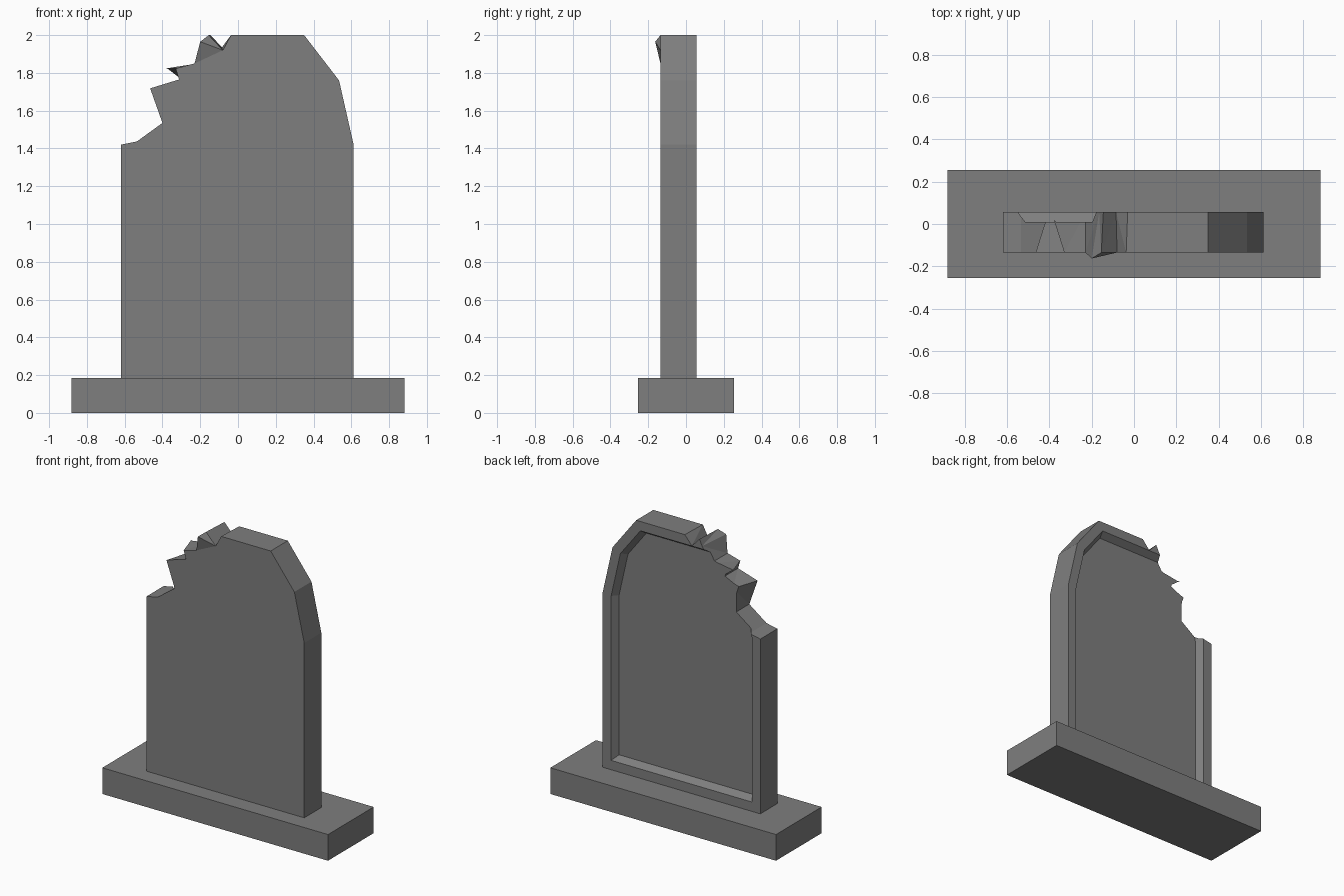
import bpy, bmesh
from mathutils import Vector

if "Cube" in bpy.data.objects:
    bpy.data.objects.remove(bpy.data.objects["Cube"])

stone = bpy.data.materials.new("grey stone")
stone.diffuse_color = (0.21, 0.21, 0.21, 1)
stone.use_nodes = True
stone.node_tree.nodes["Principled BSDF"].inputs["Base Color"].default_value = stone.diffuse_color

FRONT, BACK, FLOOR, BASE_TOP = -0.135, 0.056, 0.01, 0.185


def add_object(name, bm):
    bmesh.ops.recalc_face_normals(bm, faces=bm.faces)
    mesh = bpy.data.meshes.new(name)
    bm.to_mesh(mesh)
    bm.free()
    mesh.materials.append(stone)
    obj = bpy.data.objects.new(name, mesh)
    bpy.context.collection.objects.link(obj)
    return obj


def inset(points, d):
    """Mitred inset of a counter-clockwise convex outline."""
    result = []
    for i, p in enumerate(points):
        p = Vector(p)
        a = (p - Vector(points[i - 1])).normalized()
        b = (Vector(points[(i + 1) % len(points)]) - p).normalized()
        na, nb = Vector((-a.y, a.x)), Vector((-b.y, b.x))
        result.append(p + (na + nb) * d / (1 + na.dot(nb)))
    return result


# plinth
bm = bmesh.new()
bmesh.ops.create_cube(bm, size=1)
for v in bm.verts:
    v.co = (v.co.x * 1.764, v.co.y * 0.51, (v.co.z + 0.5) * BASE_TOP)
add_object("plinth", bm)

# broken slab: right side intact, left shoulder chipped away
intact = [(-0.62, BASE_TOP), (0.612, BASE_TOP), (0.612, 1.42), (0.535, 1.76), (0.35, 2.0)]
front_break = [(-0.037, 2.0), (-0.08, 1.92), (-0.155, 2.0), (-0.20, 1.965),
               (-0.23, 1.85), (-0.33, 1.823), (-0.312, 1.765), (-0.465, 1.718),
               (-0.40, 1.535), (-0.535, 1.437), (-0.62, 1.42)]
back_break = [(-0.03, 2.0), (-0.085, 1.935), (-0.145, 2.0), (-0.165, 1.955),
              (-0.23, 1.85), (-0.39, 1.825), (-0.312, 1.765), (-0.405, 1.72),
              (-0.40, 1.535), (-0.535, 1.437), (-0.62, 1.42)]
bm = bmesh.new()
front = [bm.verts.new((x, FRONT, z)) for x, z in intact + front_break]
back = [bm.verts.new((x, BACK, z)) for x, z in intact + back_break]
notch, peak, chip, foot = front[6:10]
chip.co.y = -0.163                      # splinter leaning forward
bm.faces.new([v for v in front if v not in (peak, chip)])
bm.faces.new((notch, chip, foot))
bm.faces.new((notch, peak, chip))
bm.faces.new(back[::-1])
count = len(front)
sides = []
for i in range(count):
    j = (i + 1) % count
    sides.append(bm.faces.new((front[i], back[i], back[j], front[j])))
bmesh.ops.triangulate(bm, faces=sides[5:])
slab = add_object("broken_slab", bm)

# sunken back panel, following the outline of the whole arch
arch = intact + [(-0.355, 2.0), (-0.542, 1.76), (-0.62, 1.42)]
bm = bmesh.new()
loops = []
for y, d in ((FLOOR, 0.096), (BACK + (BACK - FLOOR), 0.036)):
    loops.append([bm.verts.new((p.x, y, p.y)) for p in inset(arch, d)])
inner, outer = loops
bm.faces.new(inner)
bm.faces.new(outer[::-1])
for i in range(len(arch)):
    j = (i + 1) % len(arch)
    bm.faces.new((inner[i], outer[i], outer[j], inner[j]))
cutter = add_object("panel_cutter", bm)
cutter.hide_render = True
cutter.hide_viewport = True

cut = slab.modifiers.new("sunken panel", 'BOOLEAN')
cut.operation = 'DIFFERENCE'
cut.solver = 'EXACT'
cut.object = cutter
